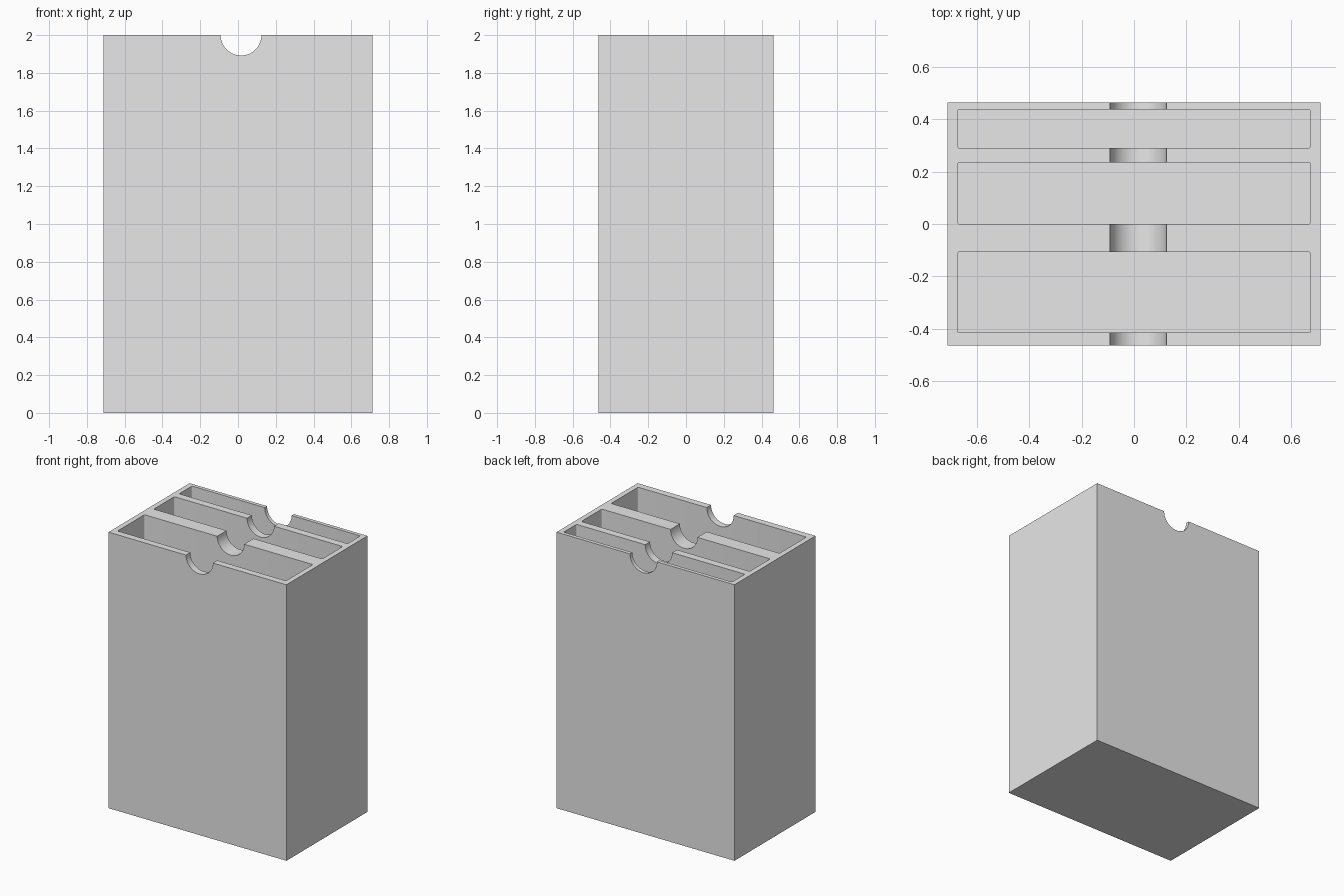
import bpy
import bmesh
import math
from mathutils import Matrix, Vector

if "Cube" in bpy.data.objects:
    bpy.data.objects.remove(bpy.data.objects["Cube"])

HALF_X, HALF_Y, HEIGHT = 0.713, 0.464, 2.0
FLOOR = 0.05
POCKET_X = 0.675
POCKETS = [(-0.415, -0.107), (0.0, 0.235), (0.29, 0.437)]
NOTCH_X, NOTCH_R = 0.016, 0.108

grey = bpy.data.materials.new("light grey")
grey.diffuse_color = (0.8, 0.8, 0.8, 1)
grey.use_nodes = True
grey.node_tree.nodes["Principled BSDF"].inputs["Base Color"].default_value = grey.diffuse_color


def finish(name, bm):
    mesh = bpy.data.meshes.new(name)
    bm.to_mesh(mesh)
    bm.free()
    mesh.materials.append(grey)
    obj = bpy.data.objects.new(name, mesh)
    bpy.context.collection.objects.link(obj)
    return obj


def box(name, low, high, corner=0.0):
    """Box between two corners, with optional rounded upright edges."""
    low, high = Vector(low), Vector(high)
    bm = bmesh.new()
    bmesh.ops.create_cube(bm, size=1)
    bmesh.ops.scale(bm, vec=high - low, verts=bm.verts)
    bmesh.ops.translate(bm, vec=(low + high) / 2, verts=bm.verts)
    if corner:
        upright = [e for e in bm.edges
                   if abs(e.verts[0].co.z - e.verts[1].co.z) > 0.1]
        bmesh.ops.bevel(bm, geom=upright, offset=corner, segments=4,
                        profile=0.5, affect='EDGES')
    return finish(name, bm)


def cut(target, cutter):
    mod = target.modifiers.new(cutter.name, 'BOOLEAN')
    mod.operation = 'DIFFERENCE'
    mod.solver = 'EXACT'
    mod.object = cutter
    bpy.context.view_layer.objects.active = target
    bpy.ops.object.modifier_apply(modifier=mod.name)
    bpy.data.objects.remove(cutter)


# Solid outer block
body = box("divided_card_box", (-HALF_X, -HALF_Y, 0), (HALF_X, HALF_Y, HEIGHT))

# Three deep pockets, open at the top
for i, (y0, y1) in enumerate(POCKETS):
    cut(body, box(f"pocket_cutter_{i}", (-POCKET_X, y0, FLOOR),
                  (POCKET_X, y1, HEIGHT + 0.2), corner=0.008))

# Half-round finger notch through every wall
bm = bmesh.new()
bmesh.ops.create_cone(bm, cap_ends=True, segments=64, radius1=NOTCH_R,
                      radius2=NOTCH_R, depth=2 * HALF_Y + 0.4)
bmesh.ops.transform(bm, verts=bm.verts,
                    matrix=Matrix.Translation((NOTCH_X, 0, HEIGHT))
                    @ Matrix.Rotation(math.pi / 2, 4, 'X'))
cut(body, finish("finger_notch_cutter", bm))

# Smooth the notch and pocket corners, keep the other edges sharp
bpy.ops.object.select_all(action='DESELECT')
body.select_set(True)
bpy.context.view_layer.objects.active = body
bpy.ops.object.shade_smooth_by_angle(angle=math.radians(30))
